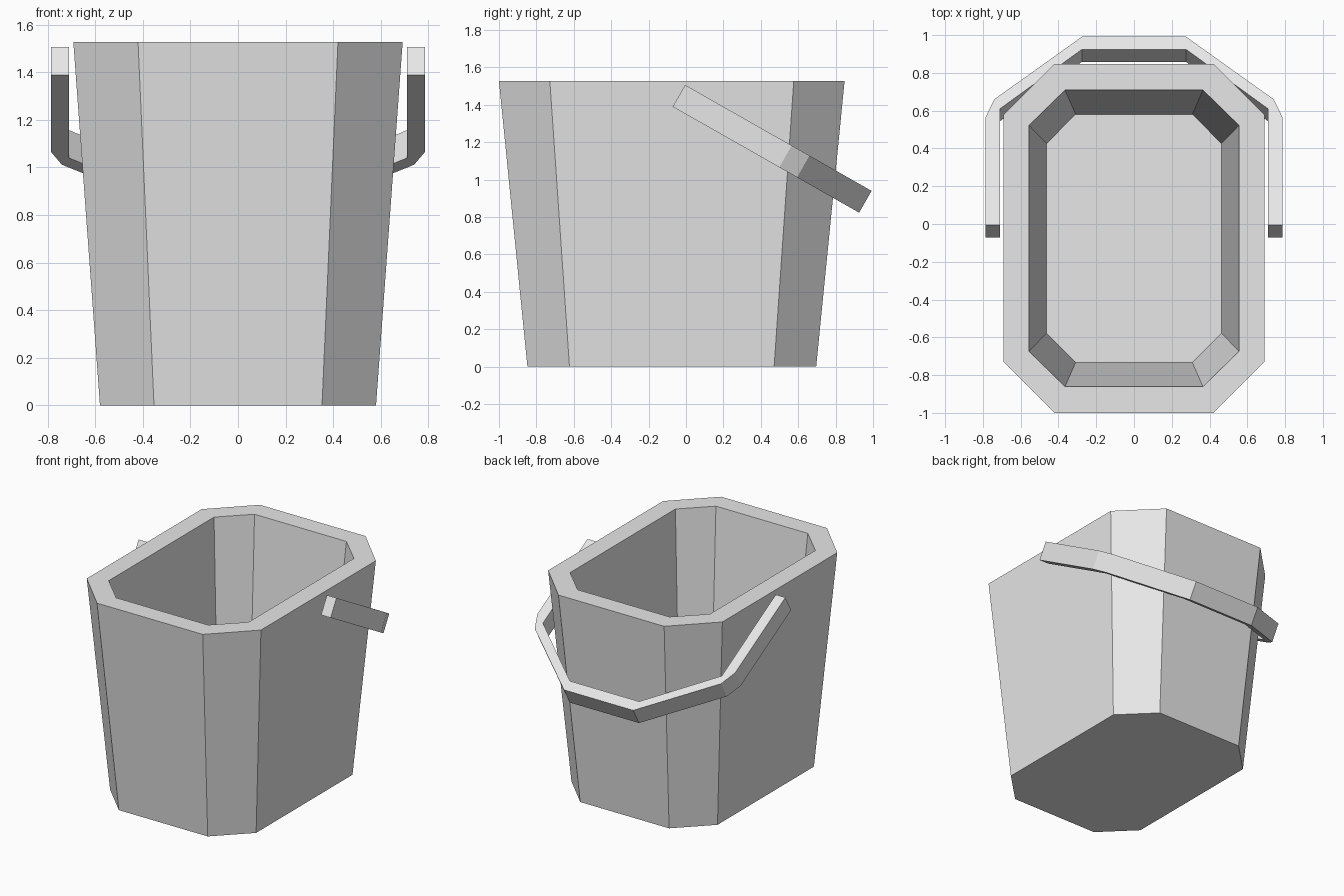
import bpy
import bmesh
from math import radians, cos, tan

cube = bpy.data.objects.get("Cube")
if cube:
    bpy.data.objects.remove(cube, do_unlink=True)

# Single plain grey
GREY = (0.8, 0.8, 0.8, 1.0)
grey = bpy.data.materials.new("light_grey")
grey.use_nodes = True
grey.diffuse_color = GREY
grey.node_tree.nodes["Principled BSDF"].inputs["Base Color"].default_value = GREY


def finish(bm, name):
    bmesh.ops.recalc_face_normals(bm, faces=bm.faces)
    mesh = bpy.data.meshes.new(name)
    bm.to_mesh(mesh)
    bm.free()
    mesh.materials.append(grey)
    obj = bpy.data.objects.new(name, mesh)
    bpy.context.collection.objects.link(obj)
    return obj


def octagon(bm, hx, hy, cx, cy, z):
    """Ring of a rectangle with cut corners; cx, cy are the flat half lengths."""
    quarter = [(hx, cy), (cx, hy)]
    pts = quarter + [(-x, y) for x, y in reversed(quarter)]
    pts += [(-x, -y) for x, y in pts]
    return [bm.verts.new((x, y - 0.076, z)) for x, y in pts]


def bridge(bm, a, b):
    for i in range(len(a)):
        j = (i + 1) % len(a)
        bm.faces.new((a[i], a[j], b[j], b[i]))


# Bucket: tapered outer wall, flat rim, parallel inner wall and raised floor
bm = bmesh.new()
rings = [
    octagon(bm, 0.58, 0.772, 0.353, 0.547, 0.0),
    octagon(bm, 0.692, 0.924, 0.42, 0.652, 1.527),
    octagon(bm, 0.556, 0.785, 0.365, 0.598, 1.527),
    octagon(bm, 0.463, 0.657, 0.309, 0.502, 0.26),
]
for lower, upper in zip(rings, rings[1:]):
    bridge(bm, lower, upper)
bm.faces.new(rings[0])
bm.faces.new(rings[-1])
finish(bm, "bucket")

# Handle: flat strap outline drawn in its own plane, tilted down at the back
TILT = radians(29.6)
THICKNESS = 0.134
outer = [(0.786, 0.0), (0.786, 0.57), (0.74, 0.665), (0.275, 0.997)]
inner = [(0.71, 0.0), (0.71, 0.615), (0.275, 0.93)]


def mirrored(half):
    return half + [(-x, y) for x, y in reversed(half)]


bm = bmesh.new()
outline = mirrored(outer) + mirrored(inner)[::-1]
top = [bm.verts.new((x, y - 0.005, 1.506 - y * tan(TILT))) for x, y in outline]
drop = (0, -THICKNESS * tan(TILT) * cos(TILT), -THICKNESS * cos(TILT))
strap = bm.faces.new(top)
solid = bmesh.ops.extrude_face_region(bm, geom=[strap], use_keep_orig=True)
moved = [v for v in solid["geom"] if isinstance(v, bmesh.types.BMVert)]
bmesh.ops.translate(bm, verts=moved, vec=drop)
finish(bm, "handle")
